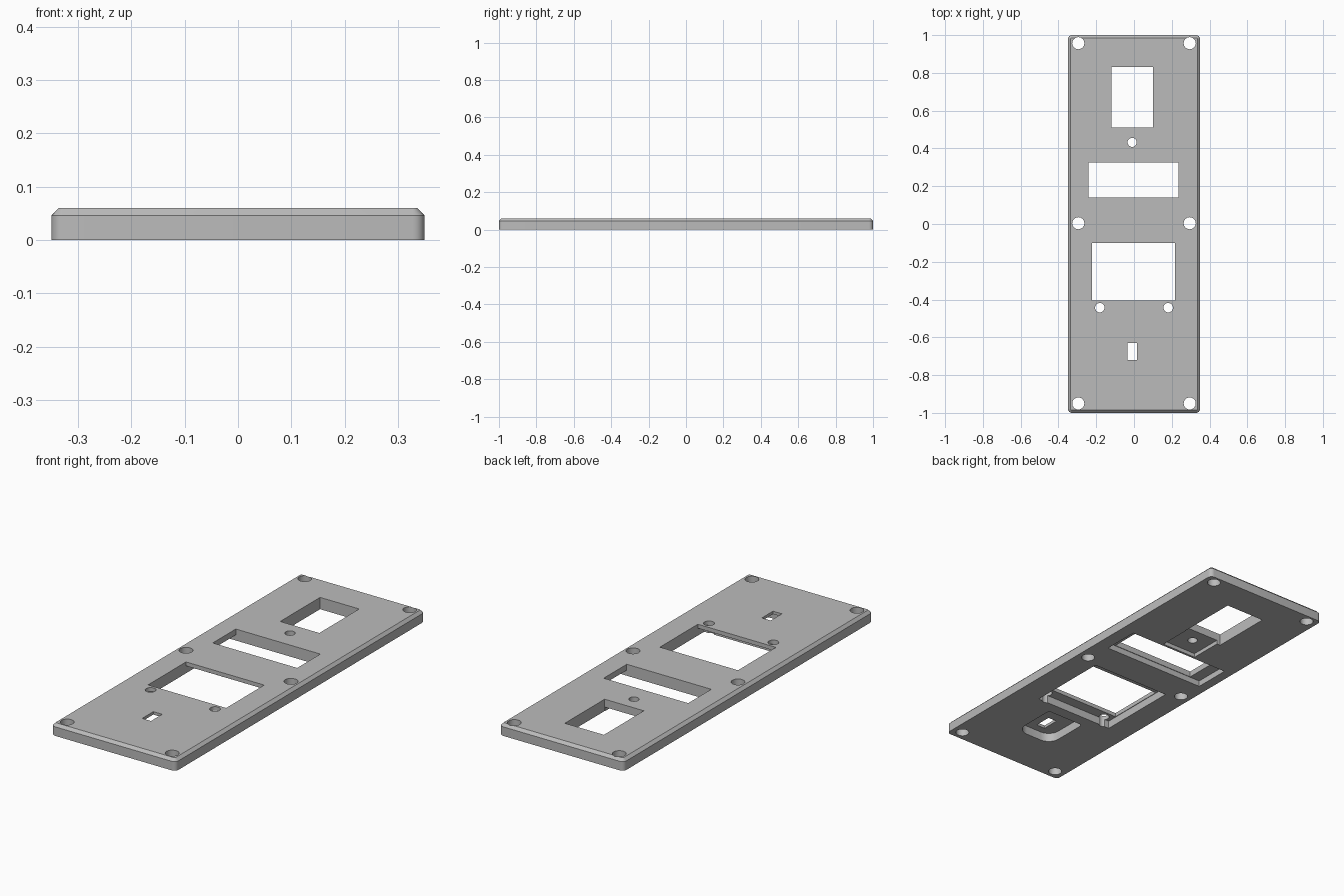
import bpy
import bmesh
from math import cos, sin, pi, radians

cube = bpy.data.objects.get("Cube")
if cube:
    bpy.data.objects.remove(cube, do_unlink=True)

THICK = 0.06
CHAMFER = 0.014

grey = bpy.data.materials.new("plate grey")
grey.use_nodes = True
colour = (0.5, 0.5, 0.5, 1)
grey.diffuse_color = colour
grey.node_tree.nodes["Principled BSDF"].inputs["Base Color"].default_value = colour


def rounded_rect(x0, x1, y0, y1, low_r=0.0, high_r=0.0, steps=6):
    """Outline with separate radii for the front and back corners."""
    corners = [(x1, y1, high_r, 0), (x0, y1, high_r, 1),
               (x0, y0, low_r, 2), (x1, y0, low_r, 3)]
    points = []
    for x, y, r, quarter in corners:
        if r == 0:
            points.append((x, y))
            continue
        cx = x - r if x == x1 else x + r
        cy = y - r if y == y1 else y + r
        for i in range(steps + 1):
            a = (quarter + i / steps) * pi / 2
            points.append((cx + r * cos(a), cy + r * sin(a)))
    return points


def circle(x, y, r, steps=28):
    return [(x + r * cos(2 * pi * i / steps), y + r * sin(2 * pi * i / steps))
            for i in range(steps)]


def loft(name, sections):
    """Solid through a stack of (outline, height) sections."""
    bm = bmesh.new()
    loops = [[bm.verts.new((x, y, z)) for x, y in outline] for outline, z in sections]
    bm.faces.new(loops[0][::-1])
    bm.faces.new(loops[-1])
    for low, high in zip(loops, loops[1:]):
        for i in range(len(low)):
            j = (i + 1) % len(low)
            bm.faces.new((low[i], low[j], high[j], high[i]))
    bmesh.ops.recalc_face_normals(bm, faces=bm.faces)
    mesh = bpy.data.meshes.new(name)
    bm.to_mesh(mesh)
    bm.free()
    mesh.materials.append(grey)
    obj = bpy.data.objects.new(name, mesh)
    bpy.context.scene.collection.objects.link(obj)
    return obj


# Plate with rounded corners and a chamfered top rim
outer = rounded_rect(-0.35, 0.35, -1, 1, 0.022, 0.022)
c = CHAMFER
inner = rounded_rect(-0.35 + c, 0.35 - c, -1 + c, 1 - c, 0.022 - c, 0.022 - c)
plate = loft("panel_plate", [(outer, 0), (outer, THICK - c), (inner, THICK)])

# Shallow pockets in the underside: outline and depth
pockets = [
    (rounded_rect(-0.1, 0.098, 0.34, 0.53), 0.02),
    (rounded_rect(-0.3, 0.28, 0.137, 0.328), 0.03),
    (rounded_rect(-0.225, 0.22, -0.46, -0.03), 0.04),
    (rounded_rect(-0.105, 0.105, -0.76, -0.52, 0.06, 0.015), 0.045),
]

# Openings right through the plate
openings = [
    rounded_rect(-0.12, 0.1, 0.51, 0.83),
    rounded_rect(-0.24, 0.235, 0.14, 0.325),
    rounded_rect(-0.222, 0.217, -0.405, -0.1),
    rounded_rect(-0.035, 0.015, -0.72, -0.63),
    circle(-0.01, 0.432, 0.024),
]
for side in (-1, 1):
    openings.append(circle(side * 0.181, -0.443, 0.025))
    for y in (-0.95, 0.004, 0.957):
        openings.append(circle(side * 0.295, y, 0.032))

cuts = pockets + [(outline, THICK + 0.05) for outline in openings]
cutters = []
for outline, top in cuts:
    cutter = loft("cutter", [(outline, -0.05), (outline, top)])
    cutter.hide_render = True
    cutters.append(cutter)
    mod = plate.modifiers.new("cut", "BOOLEAN")
    mod.operation = "DIFFERENCE"
    mod.solver = "EXACT"
    mod.object = cutter

# Bake the cuts and drop the cutters
bpy.context.view_layer.update()
graph = bpy.context.evaluated_depsgraph_get()
result = bpy.data.meshes.new_from_object(plate.evaluated_get(graph))
plate.modifiers.clear()
plate.data = result
for cutter in cutters:
    bpy.data.objects.remove(cutter, do_unlink=True)

# Smooth round walls, sharp edges elsewhere
result.shade_smooth()
result.set_sharp_from_angle(angle=radians(30))
